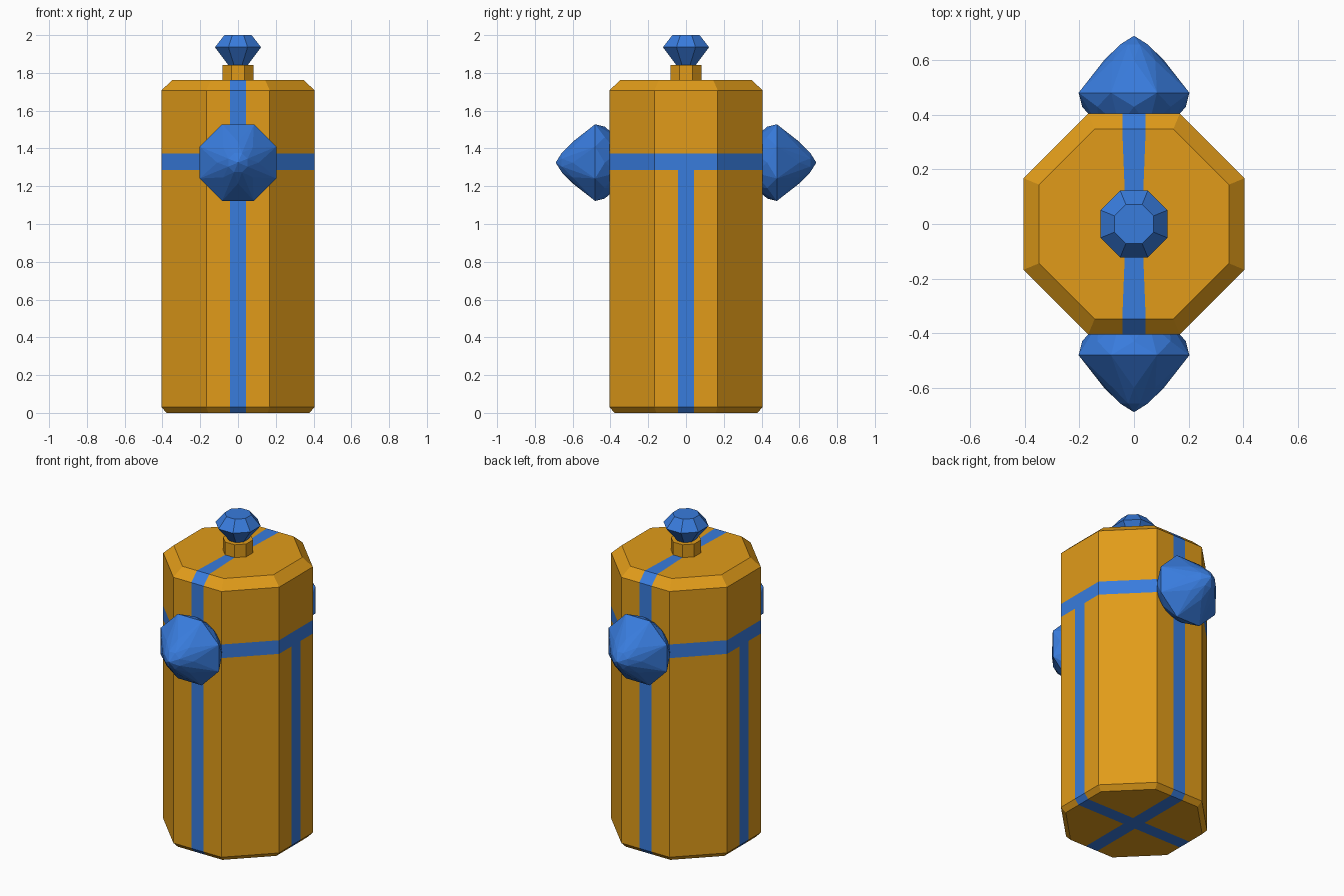
import bpy, bmesh, math
from mathutils import Matrix, Vector

if "Cube" in bpy.data.objects:
    bpy.data.objects.remove(bpy.data.objects["Cube"])


def material(name, color):
    m = bpy.data.materials.new(name)
    m.diffuse_color = color
    m.use_nodes = True
    m.node_tree.nodes["Principled BSDF"].inputs["Base Color"].default_value = m.diffuse_color
    return m


gold = material("gold", (0.75, 0.33, 0.01, 1))
blue = material("blue", (0.04, 0.2, 0.72, 1))
C = math.cos(math.pi / 8)   # apothem / circumradius of an octagon


def solid(rings):
    """Faceted convex solid from octagon rings (radius, height, phase in steps)."""
    bm = bmesh.new()
    for r, h, phase in rings:
        for i in range(8 if r else 1):
            a = (i + phase) * math.pi / 4
            bm.verts.new((r * math.cos(a), r * math.sin(a), h))
    res = bmesh.ops.convex_hull(bm, input=bm.verts[:])
    inner = [v for v in res["geom_interior"] if isinstance(v, bmesh.types.BMVert)]
    bmesh.ops.delete(bm, geom=inner, context='VERTS')
    bmesh.ops.dissolve_limit(bm, angle_limit=0.01, verts=bm.verts[:], edges=bm.edges[:])
    bmesh.ops.recalc_face_normals(bm, faces=bm.faces[:])
    return bm


def finish(bm, name, mats, matrix=None):
    if matrix:
        bm.transform(matrix)
    me = bpy.data.meshes.new(name)
    bm.to_mesh(me)
    bm.free()
    for m in mats:
        me.materials.append(m)
    ob = bpy.data.objects.new(name, me)
    bpy.context.collection.objects.link(ob)
    return ob


# Body: chamfered octagonal canister with inlaid stripes cut into its faces
W, Z0, Z1 = 0.043, 1.287, 1.373
body = solid([(0.378 / C, 0, .5), (0.405 / C, 0.03, .5),
              (0.405 / C, 1.708, .5), (0.348 / C, 1.762, .5)])
cuts = [((s * W, 0, 0), (1, 0, 0)) for s in (-1, 1)]
cuts += [((0, s * W, 0), (0, 1, 0)) for s in (-1, 1)]
cuts += [((0, 0, z), (0, 0, 1)) for z in (Z0, Z1)]
for co, no in cuts:
    geom = body.verts[:] + body.edges[:] + body.faces[:]
    bmesh.ops.bisect_plane(body, geom=geom, dist=1e-5, plane_co=co, plane_no=no)
for f in body.faces:
    c = f.calc_center_median()
    belt = Z0 < c.z < Z1
    front_back = abs(c.x) < W
    sides = abs(c.y) < W and c.z < Z0
    f.material_index = int(belt or front_back or sides)
# The lid stripe narrows towards the neck
for v in body.verts:
    if v.co.z > 1.75 and abs(v.co.x) < 0.05 and abs(v.co.y) < 0.05:
        v.co.x *= 0.72
finish(body, "body", [gold, blue])

# Neck and top stopper gem
finish(solid([(0.081 / C, 1.75, .5), (0.081 / C, 1.843, .5)]), "neck", [gold])
finish(solid([(0.052 / C, 1.842, .5), (0.122 / C, 1.936, .5), (0.072 / C, 2.0, .5)]),
       "stopper_gem", [blue])

# Large faceted gems on the front and back, sunk slightly into the body
for name, s in (("front_gem", 1), ("back_gem", -1)):
    gem = solid([(0.14, 0.36, .5), (0.19, 0.43, 0), (0.203 / C, 0.481, .5),
                 (0.11, 0.60, 0), (0.055, 0.658, .5), (0, 0.69, 0)])
    finish(gem, name, [blue],
           Matrix.Translation((0, 0, 1.325)) @ Matrix.Rotation(s * math.pi / 2, 4, 'X'))
